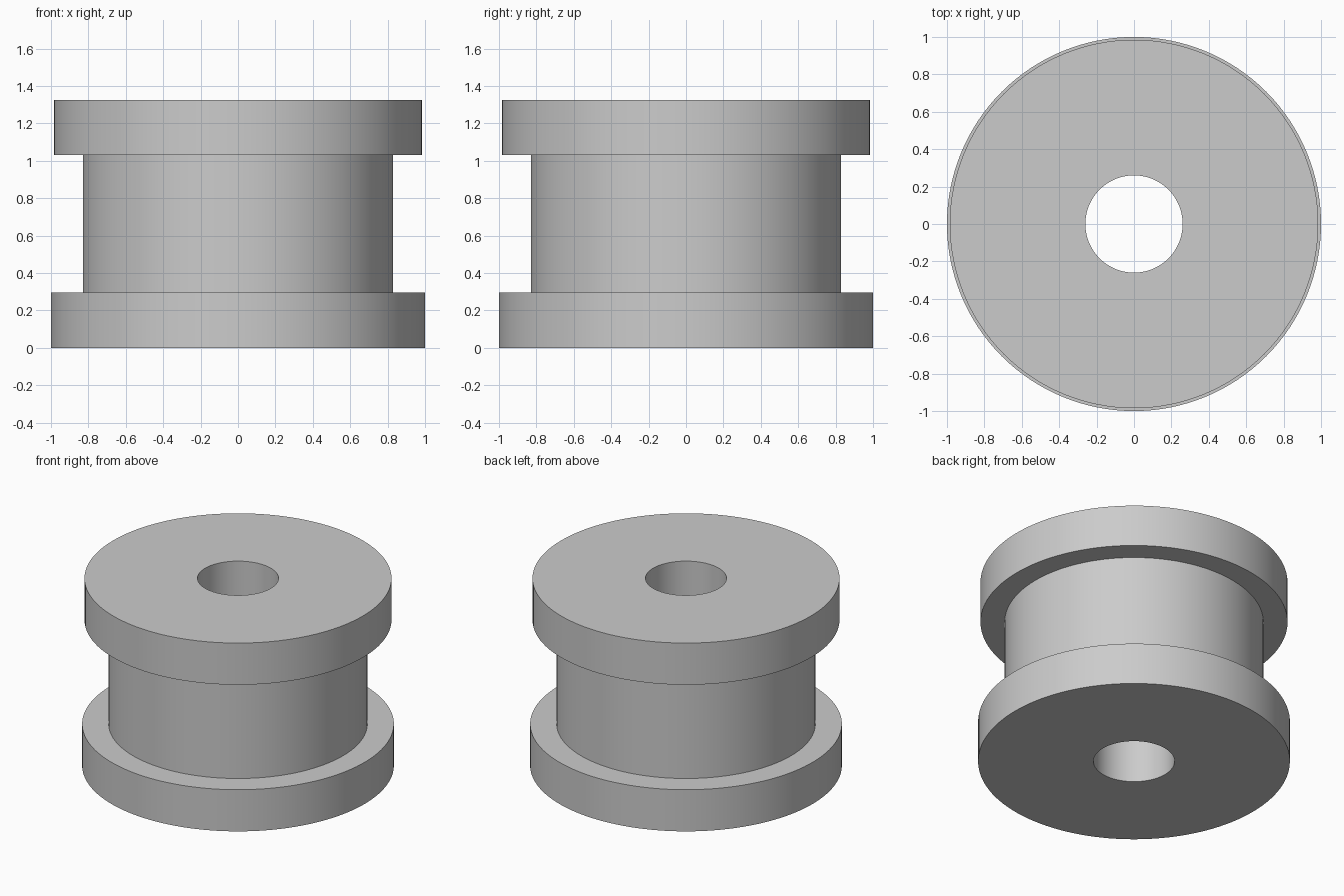
import bpy
import bmesh
from math import cos, sin, tau, radians

cube = bpy.data.objects.get("Cube")
if cube:
    bpy.data.objects.remove(cube, do_unlink=True)

SEGMENTS = 128
HEIGHT = 1.326
FLANGE = 0.295
BORE, CORE, TOP_RIM, BASE_RIM = 0.26, 0.83, 0.985, 1.0

grey = bpy.data.materials.new("plain grey")
grey.use_nodes = True
colour = (0.6, 0.6, 0.6, 1)
grey.diffuse_color = colour
grey.node_tree.nodes["Principled BSDF"].inputs["Base Color"].default_value = colour


def lathe(name, profile, material):
    """Revolve a closed (radius, height) outline around the z axis."""
    bm = bmesh.new()
    rings = [[bm.verts.new((r * cos(tau * i / SEGMENTS), r * sin(tau * i / SEGMENTS), z))
              for i in range(SEGMENTS)] for r, z in profile]
    for lower, upper in zip(rings, rings[1:] + rings[:1]):
        for i in range(SEGMENTS):
            j = (i + 1) % SEGMENTS
            bm.faces.new((lower[i], lower[j], upper[j], upper[i]))
    bmesh.ops.recalc_face_normals(bm, faces=bm.faces)
    mesh = bpy.data.meshes.new(name)
    bm.to_mesh(mesh)
    bm.free()
    mesh.materials.append(material)
    obj = bpy.data.objects.new(name, mesh)
    bpy.context.collection.objects.link(obj)
    bpy.ops.object.select_all(action='DESELECT')
    obj.select_set(True)
    bpy.context.view_layer.objects.active = obj
    bpy.ops.object.shade_smooth_by_angle(angle=radians(30))
    return obj


# Spool: base flange, core, slightly smaller top flange, straight bore
lathe("flanged_spool", [
    (BORE, 0), (BASE_RIM, 0), (BASE_RIM, FLANGE),
    (CORE, FLANGE), (CORE, HEIGHT - FLANGE),
    (TOP_RIM, HEIGHT - FLANGE), (TOP_RIM, HEIGHT), (BORE, HEIGHT),
], grey)
